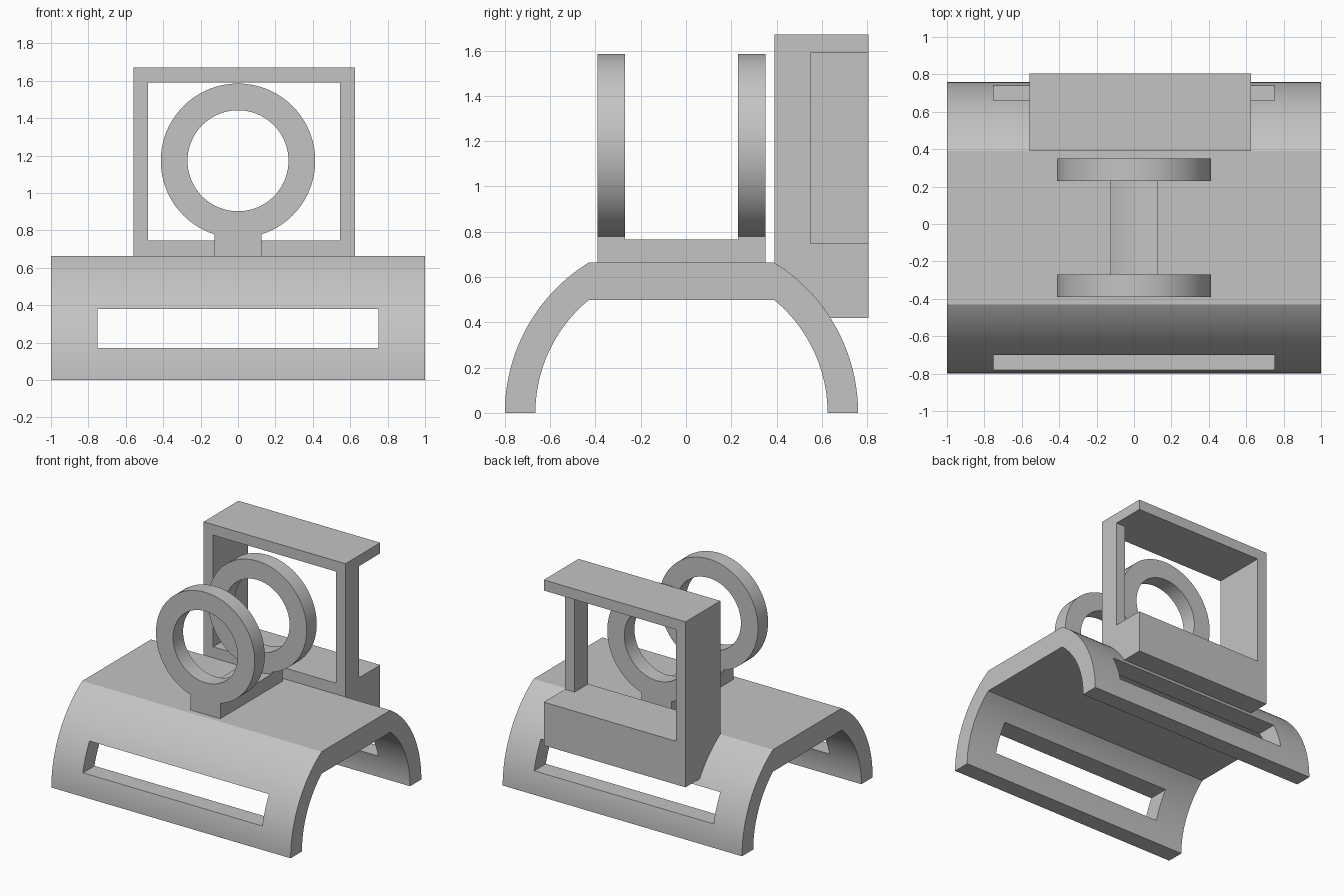
import bpy
import bmesh
from math import sin, cos, asin, sqrt, radians, tau, pi

cube = bpy.data.objects.get("Cube")
if cube:
    bpy.data.objects.remove(cube)

grey = bpy.data.materials.new("plain grey")
grey.use_nodes = True
GREY = (0.55, 0.55, 0.55, 1)
grey.diffuse_color = GREY
grey.node_tree.nodes["Principled BSDF"].inputs["Base Color"].default_value = GREY


def arc(cu, cv, r, start, end, n=32):
    """Points along a circular arc, angles in radians."""
    steps = [start + (end - start) * i / n for i in range(n + 1)]
    return [(cu + r * cos(a), cv + r * sin(a)) for a in steps]


def prism(name, outline, axis, lo, hi):
    """Extrude a (y, z) outline along x, or an (x, z) outline along y."""
    bm = bmesh.new()
    place = (lambda u, v, t: (t, u, v)) if axis == "x" else (lambda u, v, t: (u, t, v))
    face = bm.faces.new([bm.verts.new(place(u, v, lo)) for u, v in outline])
    moved = bmesh.ops.extrude_face_region(bm, geom=[face])["geom"]
    shift = (hi - lo, 0, 0) if axis == "x" else (0, hi - lo, 0)
    bmesh.ops.translate(bm, vec=shift, verts=[g for g in moved if isinstance(g, bmesh.types.BMVert)])
    bmesh.ops.recalc_face_normals(bm, faces=bm.faces)
    mesh = bpy.data.meshes.new(name)
    bm.to_mesh(mesh)
    bm.free()
    mesh.materials.append(grey)
    obj = bpy.data.objects.new(name, mesh)
    bpy.context.collection.objects.link(obj)
    return obj


def rect(u0, u1, v0, v1):
    return [(u0, v0), (u1, v0), (u1, v1), (u0, v1)]


def select(obj):
    bpy.ops.object.select_all(action="DESELECT")
    obj.select_set(True)
    bpy.context.view_layer.objects.active = obj


def cut(obj, cutter):
    """Subtract the cutter and remove it."""
    mod = obj.modifiers.new("cut", "BOOLEAN")
    mod.operation = "DIFFERENCE"
    mod.solver = "EXACT"
    mod.object = cutter
    select(obj)
    bpy.ops.object.modifier_apply(modifier=mod.name)
    bpy.data.objects.remove(cutter)


def smooth(obj):
    select(obj)
    bpy.ops.object.shade_smooth_by_angle(angle=radians(25))


# Arched saddle with a flattened top and a strap slot through both sides
MID, R_OUT, R_IN, FLAT = -0.02, 0.78, 0.645, 0.41
TOP = sqrt(R_OUT ** 2 - FLAT ** 2)


def arch(r):
    """Half circle whose crown is cut flat between the two shoulders."""
    shoulder = pi / 2 - asin(FLAT / r)
    return arc(MID, 0, r, 0, shoulder, 20) + arc(MID, 0, r, pi - shoulder, pi, 20)


saddle = prism("saddle", arch(R_OUT) + arch(R_IN)[::-1], "x", -1, 1)
cut(saddle, prism("slot_cutter", rect(-0.75, 0.75, 0.17, 0.38), "y", -1, 1))
smooth(saddle)

# Two upright rings, each on a short stem
RING_Z, RING_R, HOLE_R, HALF = 1.172, 0.413, 0.27, 0.125
gap = asin(HALF / RING_R)
ring_outline = arc(0, RING_Z, RING_R, gap - pi / 2, 1.5 * pi - gap, 72)
ring_outline += [(-HALF, TOP), (HALF, TOP)]
for name, y0, y1 in (("front_ring", -0.39, -0.27), ("rear_ring", 0.23, 0.35)):
    ring = prism(name, ring_outline, "y", y0, y1)
    cut(ring, prism("hole_cutter", arc(0, RING_Z, HOLE_R, 0, tau, 72)[:-1], "y", y0 - 0.1, y1 + 0.1))
    smooth(ring)

# Bar joining the stems, with a shallow hollow along its top
HOLLOW_R = 0.425
dip = asin(HALF / HOLLOW_R)
bar_outline = [(HALF, TOP), (-HALF, TOP)]
bar_outline += arc(0, RING_Z, HOLLOW_R, -pi / 2 - dip, dip - pi / 2, 12)
smooth(prism("connecting_bar", bar_outline, "y", -0.27, 0.23))

# Rear box frame, its underside fitted to the saddle
FRONT, BACK, LOW, HIGH = 0.39, 0.805, 0.42, 1.67
box_outline = arc(MID, 0, R_OUT, pi / 2 - asin(FLAT / R_OUT), asin(LOW / R_OUT), 12)
box_outline += [(BACK, LOW), (BACK, HIGH), (FRONT, HIGH)]
frame = prism("box_frame", box_outline, "x", -0.56, 0.625)
cut(frame, prism("window_cutter", rect(-0.48, 0.545, 0.747, 1.59), "y", 0, 1))
cut(frame, prism("side_cutter", rect(0.55, 1, 0.747, 1.59), "x", 0.3, 1))
smooth(frame)
